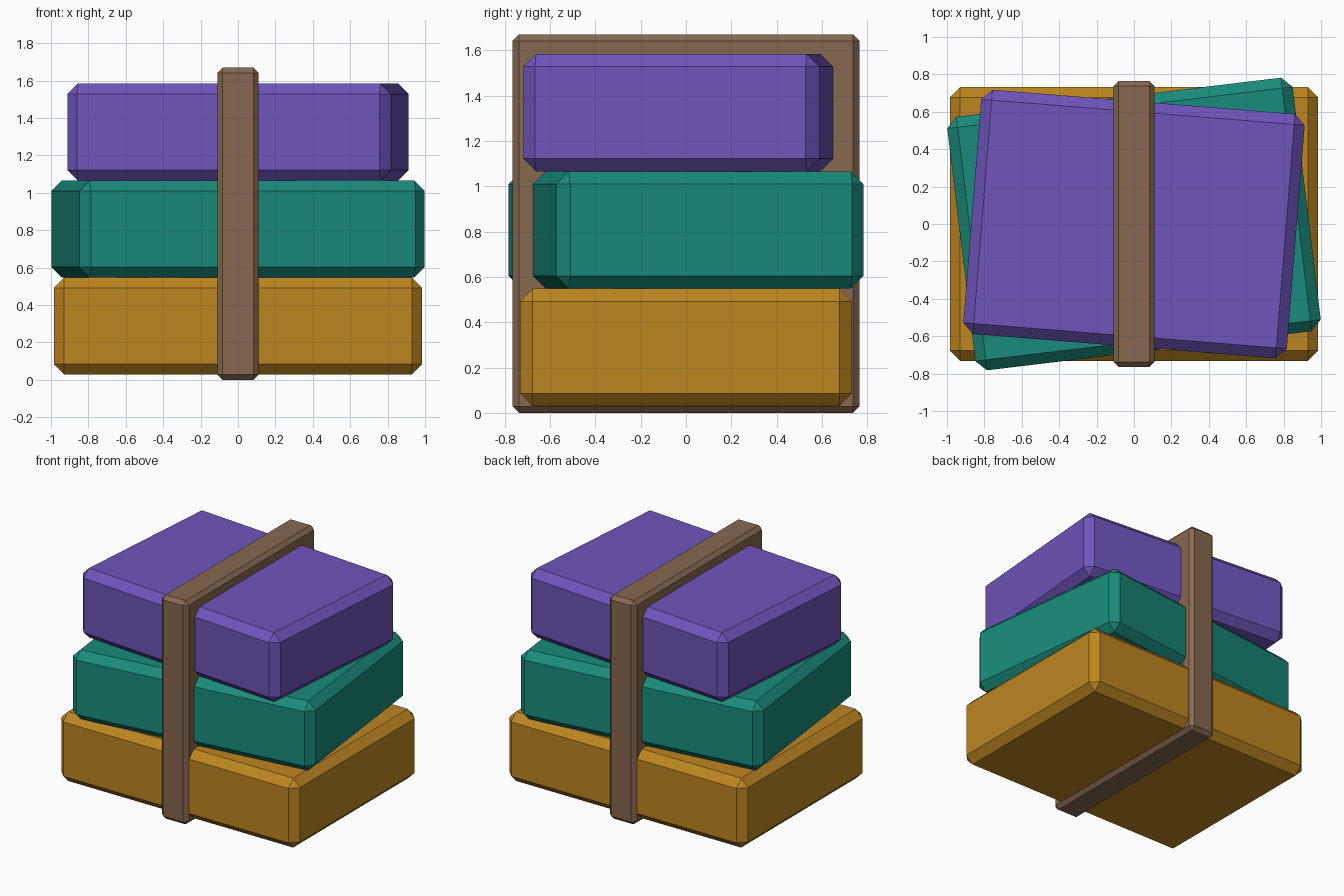
import bpy
import bmesh
from mathutils import Matrix

if "Cube" in bpy.data.objects:
    bpy.data.objects.remove(bpy.data.objects["Cube"])


def chamfered_box(name, size, z_bottom, bevel, color, turn=0.0):
    """Box with flat chamfered edges, standing at z_bottom and turned about z."""
    bm = bmesh.new()
    bmesh.ops.create_cube(bm, size=1.0, matrix=Matrix.Diagonal((*size, 1.0)))
    bmesh.ops.bevel(bm, geom=bm.edges[:], offset=bevel, offset_type='OFFSET',
                    segments=1, affect='EDGES')
    mesh = bpy.data.meshes.new(name)
    bm.to_mesh(mesh)
    bm.free()
    obj = bpy.data.objects.new(name, mesh)
    obj.location.z = z_bottom + size[2] / 2
    obj.rotation_euler.z = turn
    mat = bpy.data.materials.new(name + "_color")
    mat.diffuse_color = (*color, 1.0)
    mat.use_nodes = True
    mat.node_tree.nodes["Principled BSDF"].inputs["Base Color"].default_value = mat.diffuse_color
    mesh.materials.append(mat)
    bpy.context.collection.objects.link(obj)
    return obj


# Three stacked bundles, each smaller and slightly turned
HEIGHT = 0.518
bundles = [
    ("bottom_bundle", 1.97, 1.465, 0.0, (0.51, 0.24, 0.015)),
    ("middle_bundle", 1.86, 1.365, 0.12, (0.01, 0.26, 0.20)),
    ("top_bundle", 1.735, 1.31, -0.08, (0.16, 0.09, 0.50)),
]
for i, (name, width, depth, turn, color) in enumerate(bundles):
    chamfered_box(name, (width, depth, HEIGHT), 0.03 + i * HEIGHT, 0.056, color, turn)

# Strap wrapping the whole stack front to back
chamfered_box("strap", (0.22, 1.53, 1.67), 0.0, 0.028, (0.24, 0.14, 0.08))
